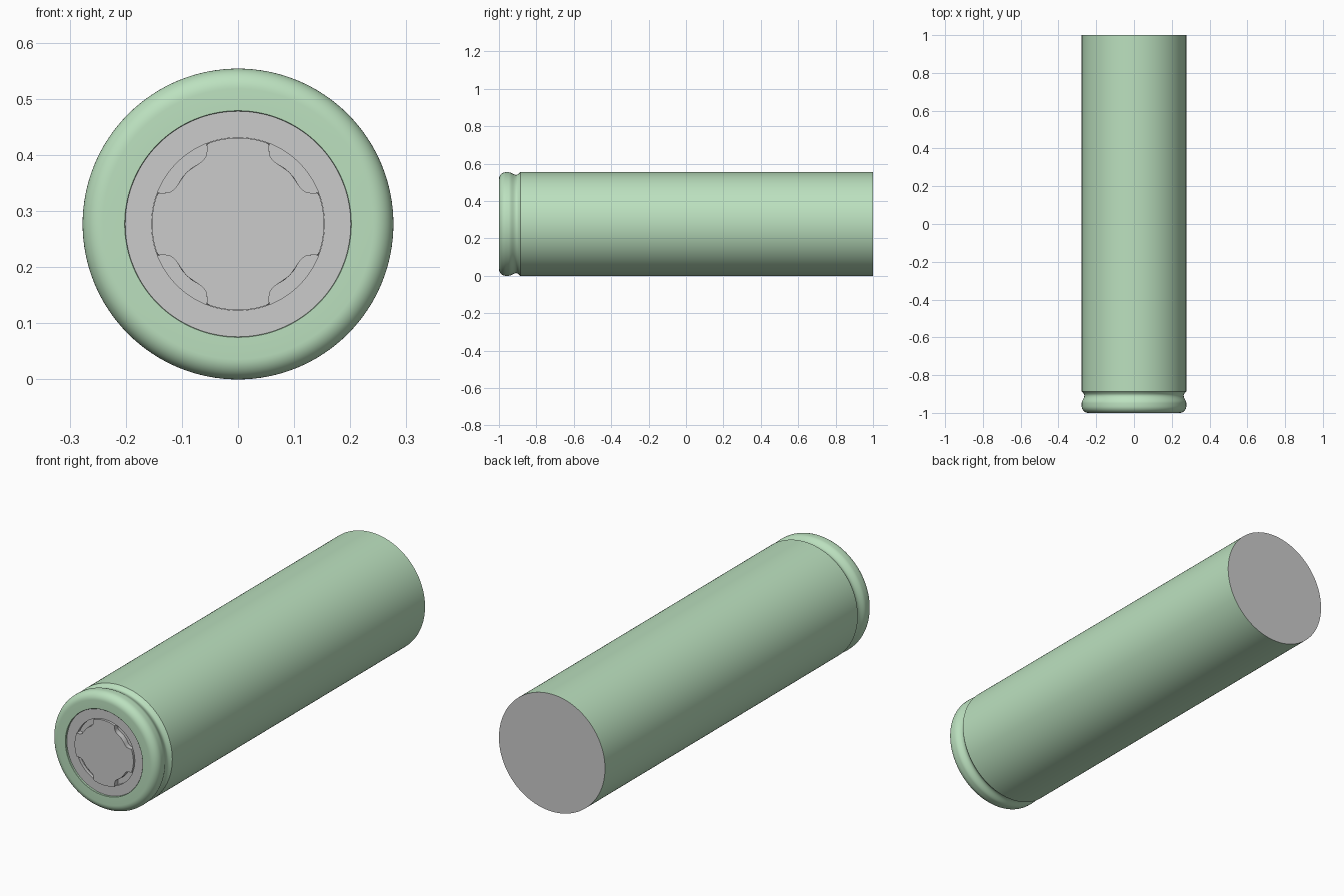
import bpy, bmesh, math

if "Cube" in bpy.data.objects:
    bpy.data.objects.remove(bpy.data.objects["Cube"])

R = 0.277          # cell radius, also the height of its axis
SEG = 128

green = bpy.data.materials.new("green_wrap")
green.diffuse_color = (0.50, 0.75, 0.52, 1)
green.use_nodes = True
green.node_tree.nodes["Principled BSDF"].inputs["Base Color"].default_value = green.diffuse_color


def finish(name, bm, mat=None):
    mesh = bpy.data.meshes.new(name)
    bm.to_mesh(mesh)
    bm.free()
    ob = bpy.data.objects.new(name, mesh)
    bpy.context.collection.objects.link(ob)
    ob.location.z = R
    if mat:
        mesh.materials.append(mat)
    bpy.ops.object.select_all(action='DESELECT')
    ob.select_set(True)
    bpy.context.view_layer.objects.active = ob
    return ob


def smooth():
    bpy.ops.object.shade_smooth_by_angle(angle=math.radians(30))


def lathe(name, profile, mat=None):
    """Spin (radius, y) points, listed front to back, around the y axis."""
    bm = bmesh.new()
    rings = []
    for i in range(SEG):
        a = math.tau * i / SEG
        rings.append([bm.verts.new((r * math.cos(a), y, r * math.sin(a))) for r, y in profile])
    for i in range(SEG):
        p, q = rings[i], rings[(i + 1) % SEG]
        for j in range(len(profile) - 1):
            bm.faces.new((p[j], p[j + 1], q[j + 1], q[j]))
    bmesh.ops.dissolve_degenerate(bm, dist=1e-6, edges=bm.edges[:])
    bmesh.ops.remove_doubles(bm, verts=bm.verts[:], dist=1e-6)
    finish(name, bm, mat)
    smooth()


# Green wrap: front lip, rounded shoulder, crimp groove, straight tube
FIL = 0.036
wrap = [(0.201, -0.988), (0.201, -0.999), (0.202, -1.0)]
wrap += [(R - FIL + FIL * math.sin(t), -1 + FIL - FIL * math.cos(t))
         for t in (math.pi / 2 * k / 10 for k in range(11))]
wrap += [(R, -0.948)]
# soft front side of the groove, sharp rear edge
wrap += [(R - 0.007 * (1 - math.cos(math.pi * k / 8)), -0.948 + 0.04 * k / 8) for k in range(1, 9)]
wrap += [(R - 0.014 * math.cos(math.pi / 2 * k / 6), -0.908 + 0.022 * k / 6) for k in range(1, 7)]
wrap += [(R, 1.0)]
lathe("wrap", wrap, green)

# Metal cap plate with a sunken well, and the flat base
lathe("cap_plate", [(0, -0.975), (0.154, -0.975), (0.154, -0.99), (0.201, -0.99)])
lathe("base_plate", [(R, 1.0), (0, 1.0)])

# Raised terminal with four vent notches on the diagonals
RT = 0.1535
half = [(0.056, 0.143), (0.0545, 0.128), (0.056, 0.120), (0.061, 0.113), (0.069, 0.108), (0.082, 0.1005)]
notch = [(z, x) for x, z in half] + [(0.092, 0.092)] + half[::-1]
a0 = math.atan2(0.143, 0.056)
a1 = math.pi / 2 + math.atan2(0.056, 0.143)
quarter = notch[:-1] + [(RT * math.cos(a0 + (a1 - a0) * k / 16), RT * math.sin(a0 + (a1 - a0) * k / 16))
                        for k in range(16)]
bm = bmesh.new()
outline = []
for q in range(4):
    c, s = round(math.cos(q * math.pi / 2)), round(math.sin(q * math.pi / 2))
    outline += [(x * c - z * s, x * s + z * c) for x, z in quarter]
front = [bm.verts.new((x, -1.0, z)) for x, z in outline]
back = [bm.verts.new((x, -0.975, z)) for x, z in outline]
bm.faces.new(front)
n = len(outline)
for i in range(n):
    j = (i + 1) % n
    bm.faces.new((front[i], back[i], back[j], front[j]))
rim = [e for e in bm.edges if all(v.co.y < -0.99 for v in e.verts)]
bmesh.ops.bevel(bm, geom=rim, offset=0.0012, segments=2, profile=0.5, affect='EDGES')
finish("terminal", bm)
smooth()
